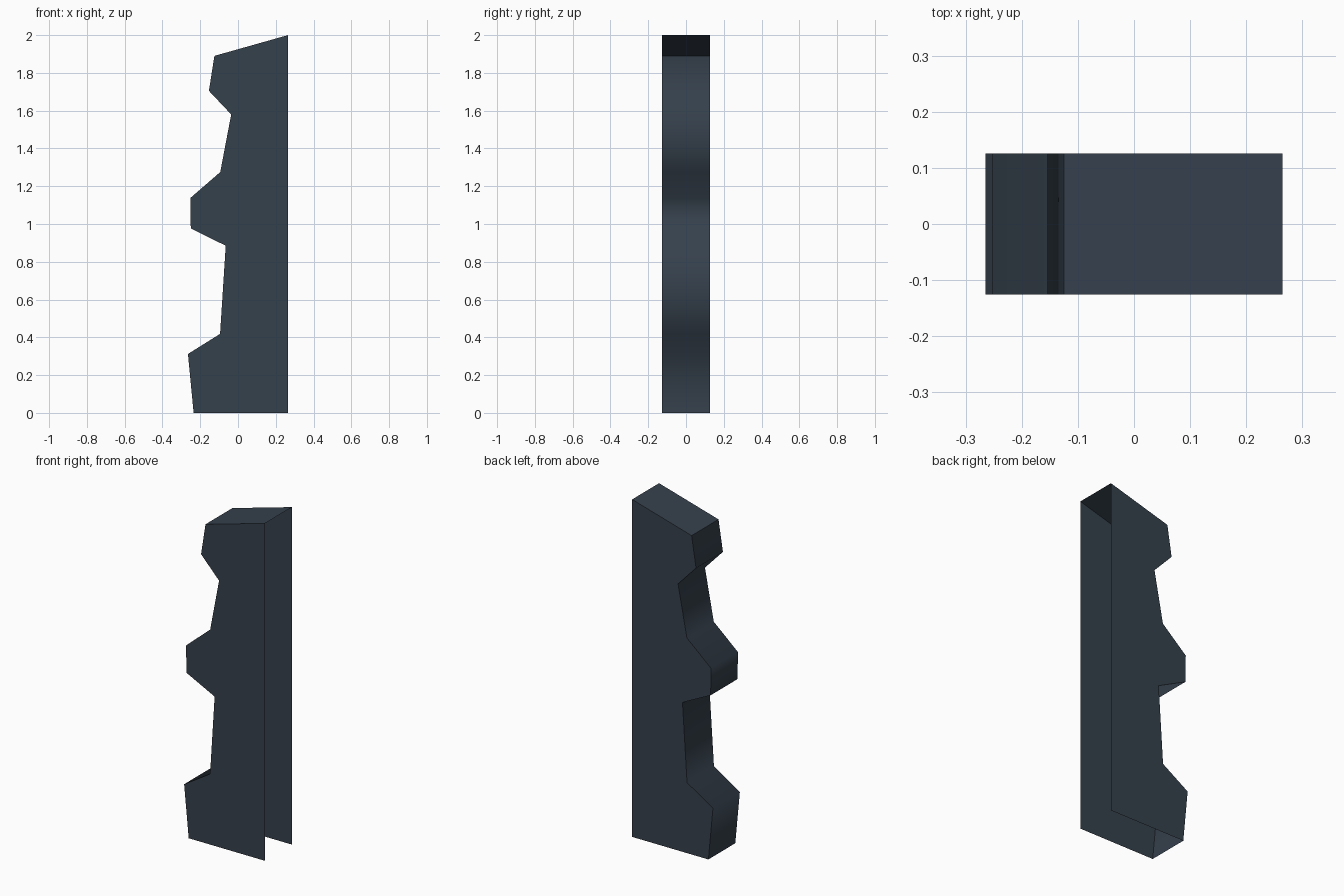
import bpy, bmesh

if "Cube" in bpy.data.objects:
    bpy.data.objects.remove(bpy.data.objects["Cube"])

# Silhouette (x, z) from bottom left, up the notched edge, to the straight right edge
PROFILE = [(-0.235, 0), (-0.265, 0.312), (-0.095, 0.418), (-0.065, 0.885),
           (-0.25, 0.977), (-0.252, 1.138), (-0.094, 1.275), (-0.036, 1.58),
           (-0.154, 1.705), (-0.125, 1.89), (0.265, 2.0), (0.265, 0)]
HALF = 0.126

mat = bpy.data.materials.new("dark slate")
mat.diffuse_color = (0.036, 0.052, 0.072, 1)
mat.use_nodes = True
mat.node_tree.nodes["Principled BSDF"].inputs["Base Color"].default_value = mat.diffuse_color

bm = bmesh.new()
front = [bm.verts.new((x, -HALF, z)) for x, z in PROFILE]
back = [bm.verts.new((x, HALF, z)) for x, z in PROFILE]

# Front and back sheets
bm.faces.new(front[::-1])
bm.faces.new(back)

# Notched edge and sloping top; the right side and the underside stay open
for i in range(len(PROFILE) - 2):
    bm.faces.new((front[i], front[i + 1], back[i + 1], back[i]))
bmesh.ops.recalc_face_normals(bm, faces=bm.faces[:])
bm.faces.ensure_lookup_table()
if bm.faces[0].normal.y > 0:
    bmesh.ops.reverse_faces(bm, faces=bm.faces[:])

# Notched edge is smooth along its run, sharp at the sheets and the top
for f in bm.faces:
    f.smooth = True
for e in bm.edges:
    a, b = e.verts
    across = abs(a.co.y - b.co.y) > HALF
    e.smooth = across and a.co.z < 1.88

mesh = bpy.data.meshes.new("notched_panel")
bm.to_mesh(mesh)
bm.free()
mesh.materials.append(mat)
panel = bpy.data.objects.new("notched_panel", mesh)
bpy.context.collection.objects.link(panel)
